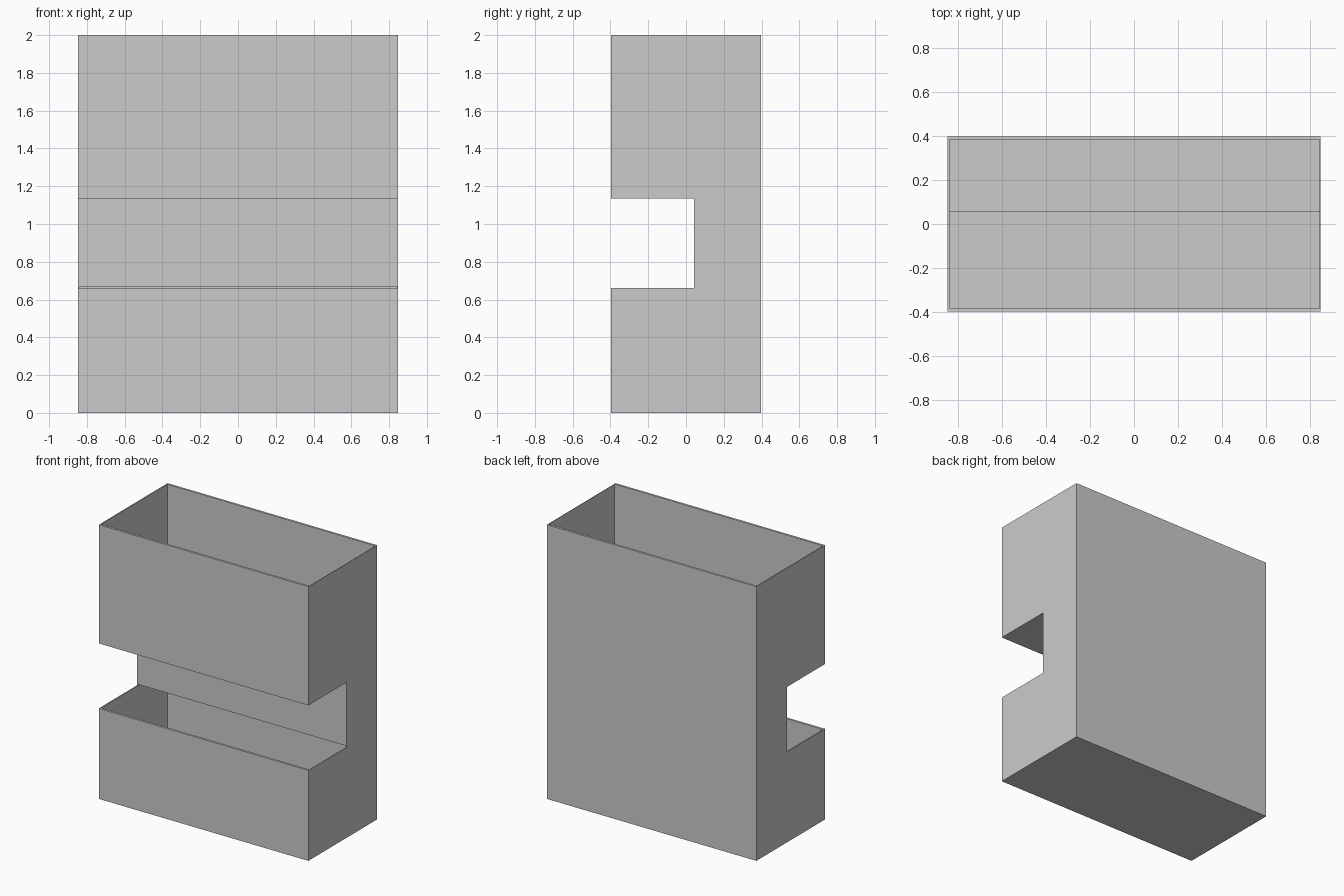
import bpy, bmesh

if "Cube" in bpy.data.objects:
    bpy.data.objects.remove(bpy.data.objects["Cube"])

HX, HY, H = 0.846, 0.397, 2.0        # half width, half depth, height
T = 0.016                            # panel thickness
TL, TR = 0.009, 0.004                # left and right side thickness
NZ0, NZ1, NY = 0.66, 1.134, 0.042    # slot bottom, top and back


def extrude_profile(name, pts, x0, x1):
    """Extrude a (y, z) outline along x into a closed solid."""
    bm = bmesh.new()
    face = bm.faces.new([bm.verts.new((x0, y, z)) for y, z in pts])
    res = bmesh.ops.extrude_face_region(bm, geom=[face])
    verts = [v for v in res["geom"] if isinstance(v, bmesh.types.BMVert)]
    bmesh.ops.translate(bm, vec=(x1 - x0, 0, 0), verts=verts)
    bmesh.ops.recalc_face_normals(bm, faces=bm.faces)
    mesh = bpy.data.meshes.new(name)
    bm.to_mesh(mesh)
    bm.free()
    obj = bpy.data.objects.new(name, mesh)
    bpy.context.collection.objects.link(obj)
    return obj


# Notched side walls
side = [(-HY, 0), (HY, 0), (HY, H), (-HY, H),
        (-HY, NZ1), (NY, NZ1), (NY, NZ0), (-HY, NZ0)]
extrude_profile("left_side", side, -HX, -HX + TL)
extrude_profile("right_side", side, HX - TR, HX)

xa, xb = -HX + TL, HX - TR

# Lower tray: front lip, floor and full-height back in one folded sheet
tray = [(-HY, 0), (HY, 0), (HY, H), (HY - T, H),
        (HY - T, T), (-HY + T, T), (-HY + T, NZ0), (-HY, NZ0)]
extrude_profile("floor_and_back", tray, xa, xb)

# Upper front, slot ceiling and hanging slot back in one folded sheet
upper = [(-HY, H), (-HY, NZ1), (NY, NZ1), (NY, NZ0 + 0.01),
         (NY + T, NZ0 + 0.01), (NY + T, NZ1 + T),
         (-HY + T, NZ1 + T), (-HY + T, H)]
extrude_profile("upper_front_and_slot", upper, xa, xb)
